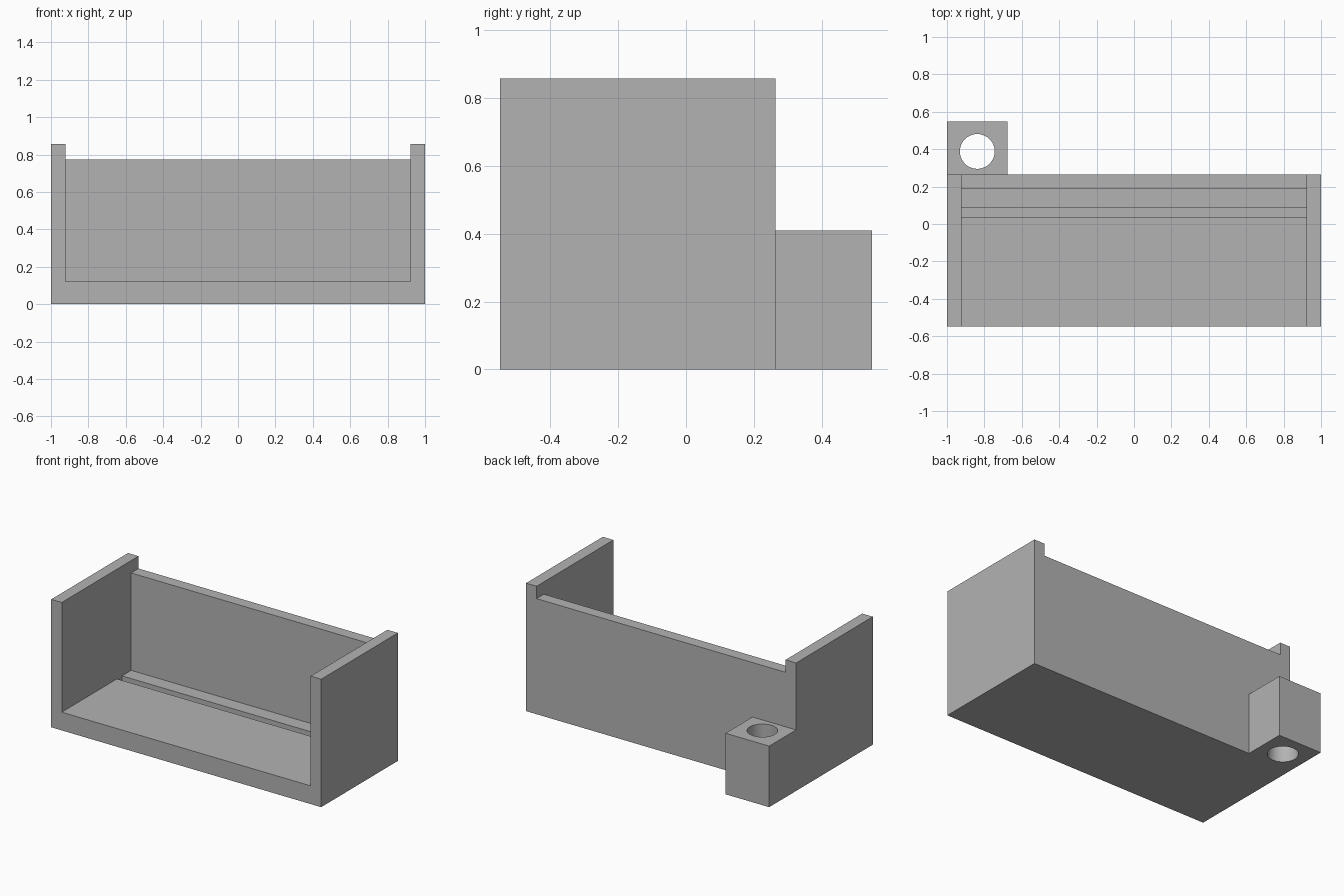
import bpy
import bmesh
from mathutils import Matrix, Vector

cube = bpy.data.objects.get("Cube")
if cube:
    bpy.data.objects.remove(cube, do_unlink=True)

grey = bpy.data.materials.new("plain grey")
grey.use_nodes = True
colour = (0.45, 0.45, 0.45, 1)
grey.diffuse_color = colour
grey.node_tree.nodes["Principled BSDF"].inputs["Base Color"].default_value = colour


def add_object(name, bm):
    bmesh.ops.recalc_face_normals(bm, faces=bm.faces)
    mesh = bpy.data.meshes.new(name)
    bm.to_mesh(mesh)
    bm.free()
    mesh.materials.append(grey)
    obj = bpy.data.objects.new(name, mesh)
    bpy.context.scene.collection.objects.link(obj)
    return obj


def box(name, low, high):
    low, high = Vector(low), Vector(high)
    bm = bmesh.new()
    bmesh.ops.create_cube(bm, size=1)
    bmesh.ops.scale(bm, vec=high - low, verts=bm.verts)
    bmesh.ops.translate(bm, vec=(low + high) / 2, verts=bm.verts)
    return add_object(name, bm)


def side_profile(name, points, half_width):
    """Extrude a (y, z) outline symmetrically along x."""
    bm = bmesh.new()
    face = bm.faces.new([bm.verts.new((-half_width, y, z)) for y, z in points])
    out = bmesh.ops.extrude_face_region(bm, geom=[face])
    moved = [v for v in out["geom"] if isinstance(v, bmesh.types.BMVert)]
    bmesh.ops.translate(bm, vec=(2 * half_width, 0, 0), verts=moved)
    return add_object(name, bm)


def cut(target, cutter):
    """Subtract the cutter, apply the result and remove the cutter."""
    cutter.hide_render = True
    mod = target.modifiers.new("cut", "BOOLEAN")
    mod.operation = "DIFFERENCE"
    mod.solver = "EXACT"
    mod.object = cutter
    bpy.ops.object.select_all(action="DESELECT")
    bpy.context.view_layer.objects.active = target
    target.select_set(True)
    bpy.ops.object.modifier_apply(modifier=mod.name)
    bpy.data.objects.remove(cutter, do_unlink=True)


FRONT, BACK, REAR = -0.548, 0.264, 0.548
FLOOR, GROOVE, BACK_TOP, SIDE_TOP = 0.122, 0.08, 0.774, 0.857

# Tray: a solid block hollowed to leave side walls, lower back wall and floor groove
tray = box("tray", (-1, FRONT, 0), (1, BACK, SIDE_TOP))
hollow = side_profile("tray_hollow", [
    (-0.7, FLOOR), (0.036, FLOOR), (0.036, GROOVE), (0.089, GROOVE),
    (0.089, FLOOR), (0.186, FLOOR), (0.186, BACK_TOP),
    (0.4, BACK_TOP), (0.4, 1), (-0.7, 1)], 0.922)
cut(tray, hollow)

# Rear holder block with a round through hole
holder = box("rear_holder", (-1, BACK, 0), (-0.677, REAR, 0.409))
bm = bmesh.new()
bmesh.ops.create_cone(bm, cap_ends=True, segments=64, radius1=0.093, radius2=0.093,
                      depth=1, matrix=Matrix.Translation((-0.838, 0.388, 0.2)))
cut(holder, add_object("hole_cutter", bm))
bpy.ops.object.shade_smooth_by_angle()
